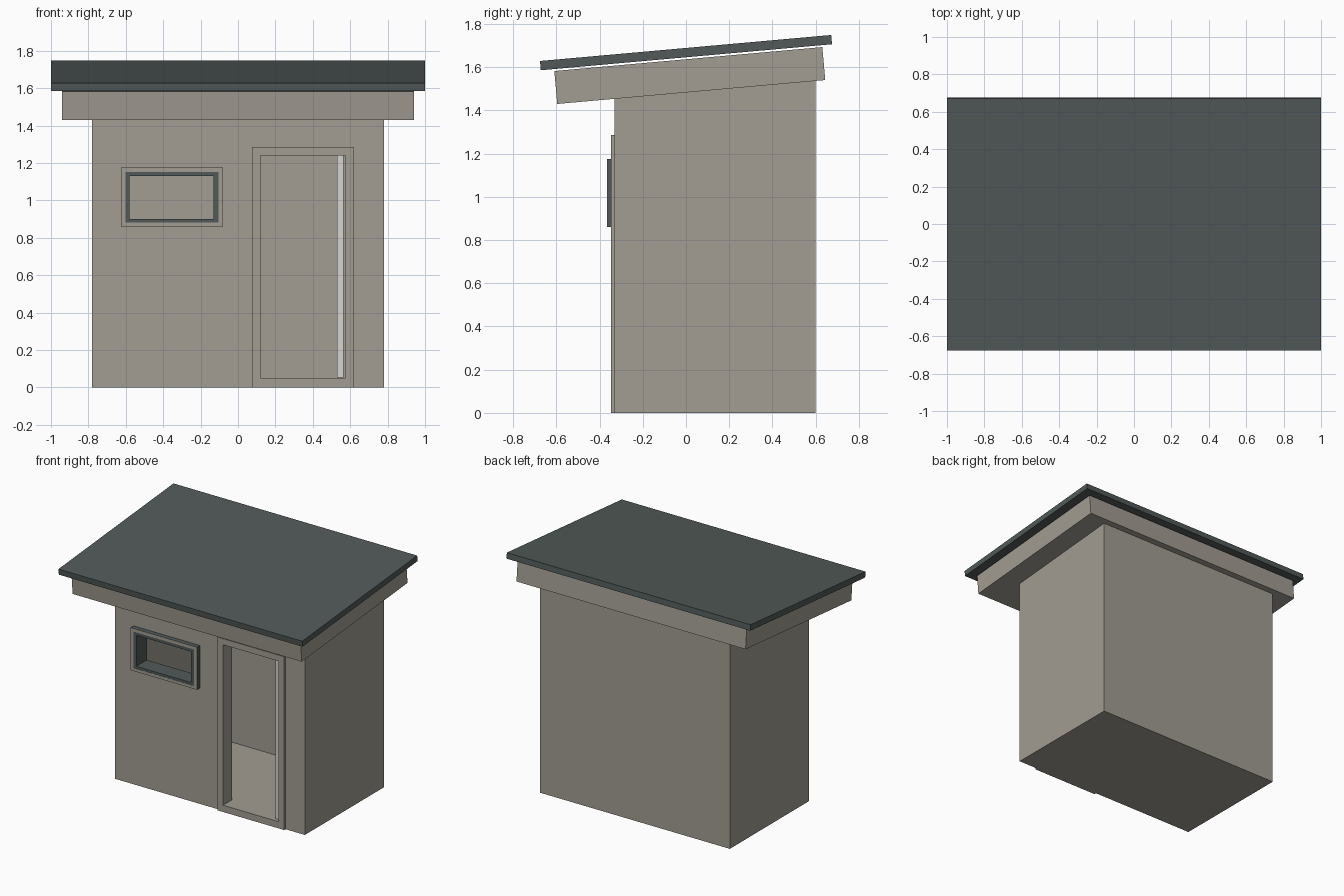
import bpy, bmesh, math
from mathutils import Matrix

if "Cube" in bpy.data.objects:
    bpy.data.objects.remove(bpy.data.objects["Cube"])


def material(name, rgb):
    m = bpy.data.materials.new(name)
    m.diffuse_color = (*rgb, 1)
    m.use_nodes = True
    m.node_tree.nodes["Principled BSDF"].inputs["Base Color"].default_value = m.diffuse_color
    return m


GREY = material("warm_grey", (0.36, 0.335, 0.29))
DARK = material("dark_slate", (0.082, 0.102, 0.098))
PALE = material("pale_grey", (0.66, 0.66, 0.65))
TILT = math.radians(5.1)


def make(name, verts, faces, mat):
    bm = bmesh.new()
    vs = [bm.verts.new(v) for v in verts]
    for f in faces:
        bm.faces.new([vs[i] for i in f])
    bmesh.ops.recalc_face_normals(bm, faces=bm.faces)
    me = bpy.data.meshes.new(name)
    bm.to_mesh(me)
    bm.free()
    me.materials.append(mat)
    ob = bpy.data.objects.new(name, me)
    bpy.context.collection.objects.link(ob)
    return ob


CUBE = [(0, 1, 3, 2), (4, 6, 7, 5), (0, 4, 5, 1), (2, 3, 7, 6), (0, 2, 6, 4), (1, 5, 7, 3)]


def box(name, x, y, z, mat, lift=0.0):
    """Box from ranges; lift raises the top at the back to follow the roof."""
    verts = [(a, b, c + (lift if (j and k) else 0))
             for a in x for j, b in enumerate(y) for k, c in enumerate(z)]
    return make(name, verts, CUBE, mat)


def slab(name, width, depth, height, centre, mat):
    """Box tilted with the roof."""
    ob = box(name, (-width / 2, width / 2), (-depth / 2, depth / 2), (-height / 2, height / 2), mat)
    ob.data.transform(Matrix.Translation(centre) @ Matrix.Rotation(TILT, 4, 'X'))
    return ob


def ring(name, outer, inner, y, mat):
    """Rectangular frame; outer and inner are (x0, x1, z0, z1)."""
    verts = []
    for b in y:
        for x0, x1, z0, z1 in (outer, inner):
            verts += [(x0, b, z0), (x1, b, z0), (x1, b, z1), (x0, b, z1)]
    faces = []
    for i in range(4):
        j = (i + 1) % 4
        faces += [(i, j, 4 + j, 4 + i), (8 + i, 8 + j, 12 + j, 12 + i),
                  (i, j, 8 + j, 8 + i), (4 + i, 4 + j, 12 + j, 12 + i)]
    return make(name, verts, faces, mat)


def cut(target, cutter):
    mod = target.modifiers.new("cut", 'BOOLEAN')
    mod.operation = 'DIFFERENCE'
    mod.solver = 'EXACT'
    mod.object = cutter
    bpy.context.view_layer.objects.active = target
    bpy.ops.object.modifier_apply(modifier=mod.name)
    bpy.data.objects.remove(cutter)


# hollow body with door and window openings
walls = box("walls", (-0.78, 0.78), (-0.33, 0.60), (0, 1.50), GREY, lift=0.083)
cut(walls, box("room_cutter", (-0.69, 0.69), (-0.24, 0.51), (0.05, 1.47), GREY, lift=0.067))
cut(walls, box("door_cutter", (0.12, 0.575), (-0.5, -0.1), (0.05, 1.24), GREY))
cut(walls, box("window_cutter", (-0.59, -0.12), (-0.5, -0.1), (0.89, 1.14), GREY))

# roof and the deep band beneath it
slab("roof", 2.0, 1.353, 0.043, (0, 0, 1.667), DARK)
slab("roof_band", 1.88, 1.245, 0.153, (0, 0.0175, 1.561), GREY)

# door frame and the door standing open inwards
ring("door_frame", (0.075, 0.62, 0, 1.285), (0.12, 0.575, 0.05, 1.24), (-0.346, -0.33), GREY)
box("open_door", (0.53, 0.565), (-0.32, 0.12), (0.052, 1.24), PALE)

# window frame, dark inside with a grey outer trim on its front
ring("window_frame", (-0.625, -0.08, 0.86, 1.175), (-0.58, -0.13, 0.90, 1.13), (-0.364, -0.24), DARK)
ring("window_trim", (-0.625, -0.08, 0.86, 1.175), (-0.602, -0.105, 0.882, 1.152), (-0.3655, -0.364), GREY)
